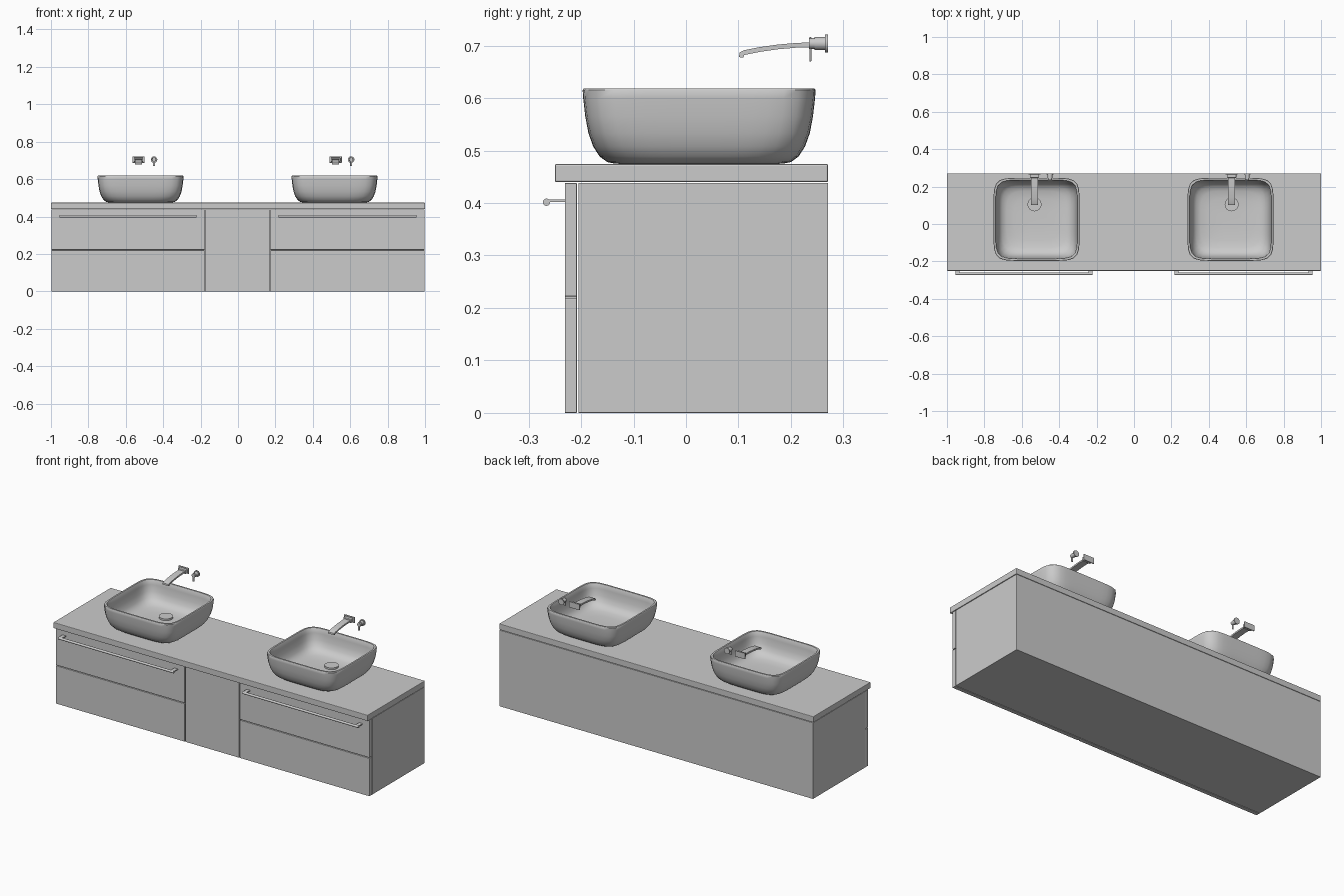
import bpy, bmesh, math
from mathutils import Matrix, Vector

if "Cube" in bpy.data.objects:
    bpy.data.objects.remove(bpy.data.objects["Cube"])


def finish(name, bm, smooth=False, bevel=0.0):
    bmesh.ops.recalc_face_normals(bm, faces=bm.faces)
    me = bpy.data.meshes.new(name)
    bm.to_mesh(me)
    bm.free()
    ob = bpy.data.objects.new(name, me)
    bpy.context.collection.objects.link(ob)
    if bevel:
        m = ob.modifiers.new("bevel", 'BEVEL')
        m.width = bevel
        m.segments = 2
    if smooth:
        bpy.ops.object.select_all(action='DESELECT')
        ob.select_set(True)
        bpy.context.view_layer.objects.active = ob
        bpy.ops.object.shade_smooth_by_angle(angle=math.radians(40))
    return ob


def box(name, x0, x1, y0, y1, z0, z1, bevel=0.0):
    bm = bmesh.new()
    bmesh.ops.create_cube(bm, size=1)
    bmesh.ops.scale(bm, vec=(x1 - x0, y1 - y0, z1 - z0), verts=bm.verts)
    bmesh.ops.translate(bm, vec=((x0 + x1) / 2, (y0 + y1) / 2, (z0 + z1) / 2), verts=bm.verts)
    return finish(name, bm, bevel=bevel)


def cylinder(name, center, radius, length, axis, segments=32):
    bm = bmesh.new()
    bmesh.ops.create_cone(bm, cap_ends=True, segments=segments, radius1=radius,
                          radius2=radius, depth=length)
    rot = Vector((0, 0, 1)).rotation_difference(Vector(axis)).to_matrix().to_4x4()
    bmesh.ops.transform(bm, matrix=Matrix.Translation(center) @ rot, verts=bm.verts)
    return finish(name, bm, smooth=True)


def extrude_profile(name, profile, x0, x1):
    # closed (y, z) profile swept along x
    bm = bmesh.new()
    f = bm.faces.new([bm.verts.new((x0, y, z)) for y, z in profile])
    ext = bmesh.ops.extrude_face_region(bm, geom=[f])
    vs = [v for v in ext["geom"] if isinstance(v, bmesh.types.BMVert)]
    bmesh.ops.translate(bm, vec=(x1 - x0, 0, 0), verts=vs)
    return finish(name, bm, smooth=True)


def basin(name, cx, cy):
    # stacked superellipse rings: (inset, height, squareness), outside then inside
    rings = [(0.100, 0.474, 5), (0.062, 0.475, 5), (0.047, 0.478, 5), (0.032, 0.489, 5.5),
             (0.020, 0.508, 6), (0.011, 0.533, 6.5), (0.005, 0.565, 7), (0.001, 0.600, 7),
             (0.000, 0.615, 7), (0.002, 0.618, 7), (0.011, 0.618, 7), (0.013, 0.615, 7),
             (0.015, 0.590, 7), (0.020, 0.555, 6.5), (0.030, 0.525, 6), (0.045, 0.506, 5),
             (0.070, 0.496, 4.5), (0.110, 0.491, 4), (0.170, 0.489, 3)]
    n = 64
    bm = bmesh.new()
    loops = []
    for inset, z, p in rings:
        loop = []
        for i in range(n):
            a = 2 * math.pi * (i + 0.5) / n
            c, s = math.cos(a), math.sin(a)
            r = (abs(c) ** p + abs(s) ** p) ** (-1 / p)
            loop.append(bm.verts.new((cx + (0.230 - inset) * r * c,
                                      cy + (0.222 - inset) * r * s, z)))
        loops.append(loop)
    for a, b in zip(loops, loops[1:]):
        for i in range(n):
            j = (i + 1) % n
            bm.faces.new((a[i], a[j], b[j], b[i]))
    bm.faces.new(loops[0][::-1])
    bm.faces.new(loops[-1])
    return finish(name, bm, smooth=True)


# cabinet body and countertop
box("cabinet_body", -0.998, 0.998, -0.205, 0.271, 0.0, 0.438, 0.001)
box("countertop", -1.0, 1.0, -0.25, 0.271, 0.440, 0.474, 0.003)
box("center_panel", -0.173, 0.169, -0.231, -0.208, 0.0, 0.438, 0.0015)

for side, x0, x1 in (("left", -0.998, -0.178), ("right", 0.174, 0.998)):
    # drawer fronts
    box(side + "_lower_drawer", x0, x1, -0.231, -0.208, 0.0, 0.218, 0.0015)
    box(side + "_upper_drawer", x0, x1, -0.231, -0.208, 0.222, 0.438, 0.0015)
    # bar handle with two flat mounts
    h0, h1 = x0 + 0.043, x1 - 0.043
    cylinder(side + "_handle_bar", ((h0 + h1) / 2, -0.266, 0.4015), 0.007, h1 - h0, (1, 0, 0), 16)
    for k, m in enumerate((h0, h1 - 0.022)):
        box(f"{side}_handle_mount_{k}", m, m + 0.022, -0.266, -0.23, 0.402, 0.407)

for side, bx, fx in (("left", -0.521, -0.532), ("right", 0.516, 0.522)):
    # vessel basin and drain cover
    basin(side + "_basin", bx, 0.025)
    cylinder(side + "_drain_cover", (fx, 0.105, 0.495), 0.037, 0.010, (0, 0, 1))

    # wall spout: curved flat arm on a wall plate
    top = [(0.102, 0.687), (0.110, 0.691), (0.140, 0.697), (0.175, 0.702),
           (0.210, 0.705), (0.258, 0.707)]
    under = [(0.258, 0.697), (0.210, 0.696), (0.175, 0.693), (0.140, 0.688),
             (0.111, 0.682), (0.109, 0.677), (0.101, 0.678)]
    extrude_profile(side + "_spout", top + under, fx - 0.019, fx + 0.019)
    box(side + "_spout_block", fx - 0.025, fx + 0.025, 0.247, 0.266, 0.692, 0.715, 0.003)
    box(side + "_spout_wall_plate", fx - 0.033, fx + 0.033, 0.265, 0.271, 0.687, 0.721, 0.002)

    # mixer control: wall disc, knob and lever
    kx = fx + 0.083
    cylinder(side + "_mixer_wall_disc", (kx, 0.268, 0.704), 0.0175, 0.006, (0, 1, 0))
    cylinder(side + "_mixer_body", (kx, 0.256, 0.704), 0.0125, 0.022, (0, 1, 0))
    cylinder(side + "_mixer_knob", (kx, 0.240, 0.704), 0.0105, 0.012, (0, 1, 0))
    box(side + "_mixer_lever", kx - 0.005, kx + 0.005, 0.235, 0.239, 0.670, 0.716, 0.001)
